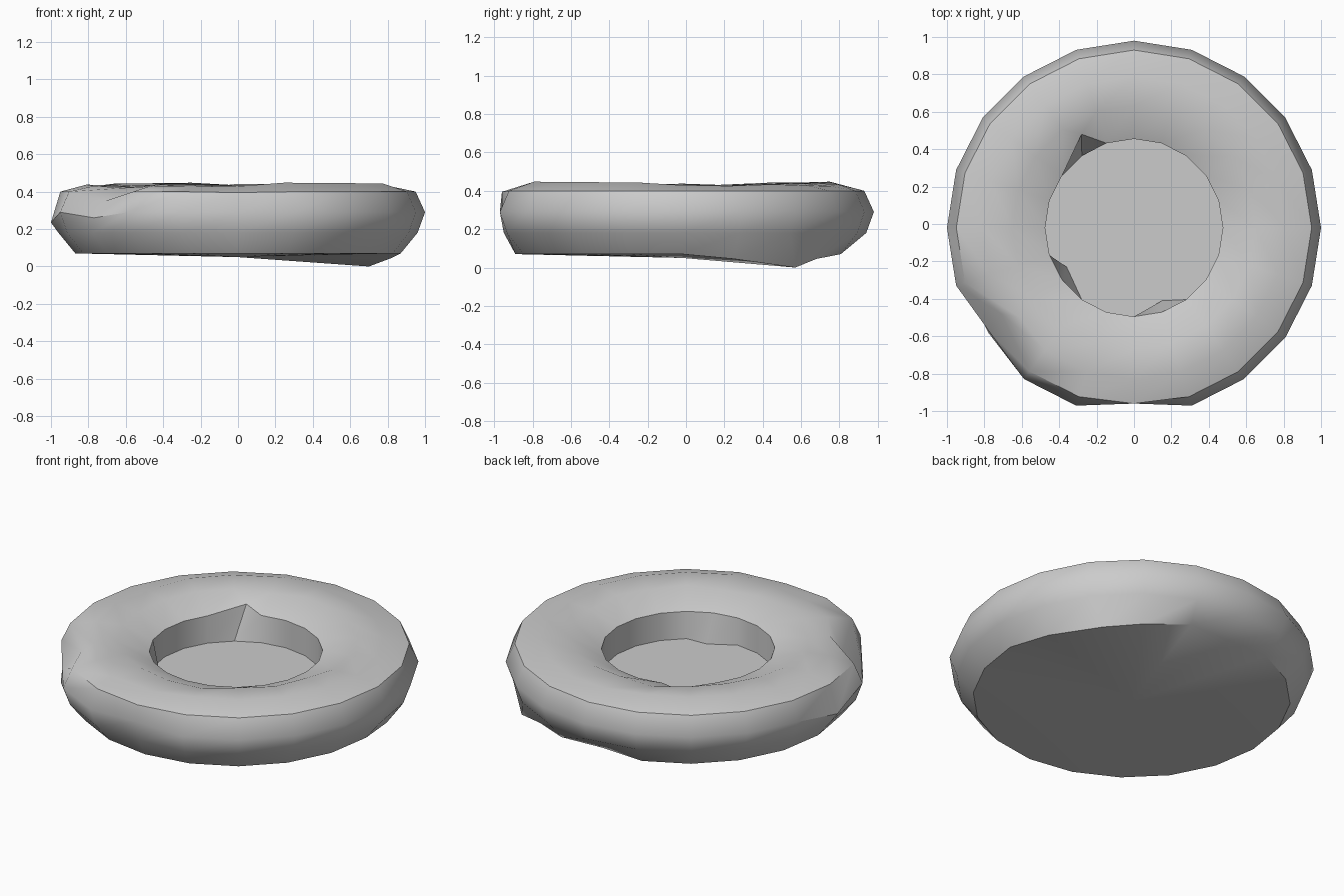
import bpy, bmesh, math, random
from mathutils import Vector

if "Cube" in bpy.data.objects:
    bpy.data.objects.remove(bpy.data.objects["Cube"])

random.seed(4)
N = 20
CY = -0.02

# Cross-section of the worn ring, (radius, height), from underside to sunken floor
PROFILE = [(0.87, 0.07), (0.96, 0.18), (1.0, 0.29), (0.95, 0.40),
           (0.81, 0.435), (0.65, 0.43), (0.475, 0.365), (0.475, 0.20)]

# Chips and dents: (profile row, angle step) -> exact position
CHIPS = {
    (0, 2): (0.70, 0.57, 0.0),
    (0, 1): (0.82, 0.25, 0.045),
    (0, 3): (0.50, 0.68, 0.045),
    (0, 5): (0.0, 0.80, 0.075),
    (2, 10): (-1.0, -0.02, 0.235),
    (3, 12): (-0.71, -0.48, 0.35),
    (2, 12): (-0.77, -0.58, 0.26),
    (4, 12): (-0.61, -0.50, 0.42),
    (2, 15): (0.0, -0.96, 0.29),
    (1, 15): (0.0, -0.95, 0.18),
    (3, 15): (0.0, -0.96, 0.395),
    (6, 7): (-0.28, 0.48, 0.38),
    (7, 12): (-0.36, -0.23, 0.20),
    (7, 16): (0.15, -0.41, 0.20),
}


def ring_point(row, step):
    if (row, step) in CHIPS:
        return Vector(CHIPS[(row, step)])
    r, z = PROFILE[row]
    if row in (4, 5):  # uneven upper face
        z += random.uniform(-0.012, 0.015)
    a = math.tau * step / N
    return Vector((r * math.cos(a), r * math.sin(a) + CY, z))


# Lathe the profile into a ring, then close underside and floor with fans
bm = bmesh.new()
rings = [[bm.verts.new(ring_point(row, s)) for s in range(N)]
         for row in range(len(PROFILE))]
for lower, upper in zip(rings, rings[1:]):
    for i in range(N):
        j = (i + 1) % N
        bm.faces.new((lower[i], lower[j], upper[j], upper[i]))
for ring, z in ((rings[0], 0.05), (rings[-1], 0.20)):
    hub = bm.verts.new((0, CY, z))
    for i in range(N):
        bm.faces.new((hub, ring[i], ring[(i + 1) % N]))
bmesh.ops.recalc_face_normals(bm, faces=bm.faces)

mesh = bpy.data.meshes.new("stone_ring")
bm.to_mesh(mesh)
bm.free()
stone = bpy.data.objects.new("stone_ring", mesh)
bpy.context.collection.objects.link(stone)

# Smooth sides with sharp rims
bpy.context.view_layer.objects.active = stone
stone.select_set(True)
bpy.ops.object.shade_smooth_by_angle(angle=math.radians(44))
